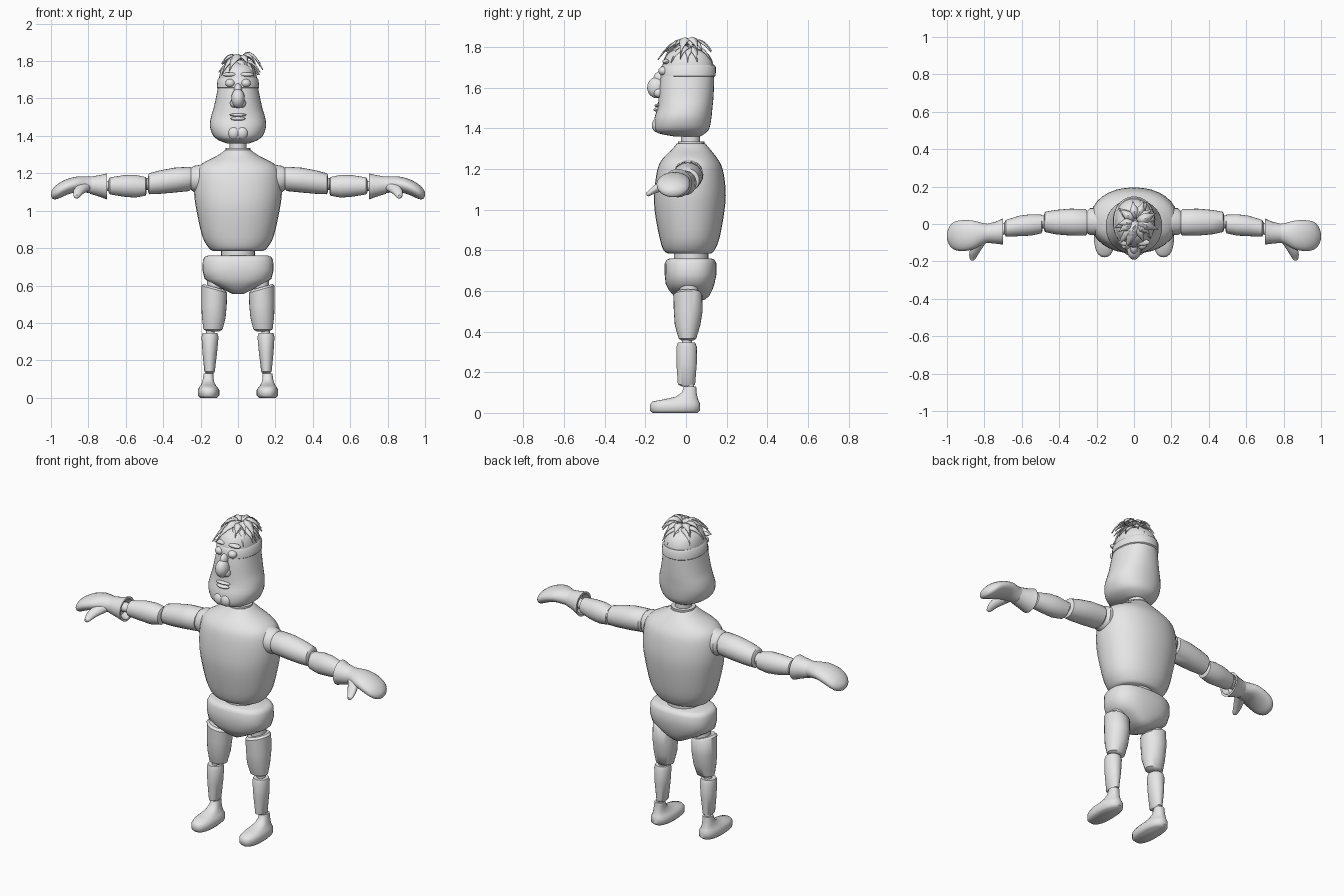
import bpy, bmesh, math, random
from mathutils import Vector

random.seed(4)
grey = bpy.data.materials.new("plain grey")
grey.diffuse_color = (0.8, 0.8, 0.8, 1)


def finish(name, bm, mirror=False, angle=40):
    bmesh.ops.recalc_face_normals(bm, faces=bm.faces[:])
    me = bpy.data.meshes.new(name)
    bm.to_mesh(me)
    bm.free()
    me.materials.append(grey)
    ob = bpy.data.objects.new(name, me)
    bpy.context.collection.objects.link(ob)
    bpy.ops.object.select_all(action='DESELECT')
    ob.select_set(True)
    bpy.context.view_layer.objects.active = ob
    bpy.ops.object.shade_smooth_by_angle(angle=math.radians(angle))
    if mirror:
        ob.modifiers.new("mirror", 'MIRROR')
    return ob


def spline(rings, steps):
    """Catmull-Rom through the rings for a softer outline."""
    if steps < 2:
        return rings
    p = [rings[0]] + list(rings) + [rings[-1]]
    out = []
    for i in range(1, len(p) - 2):
        for s in range(steps):
            t = s / steps
            out.append([0.5 * (2 * b + (c - a) * t + (2 * a - 5 * b + 4 * c - d) * t * t
                               + (3 * b - a - 3 * c + d) * t ** 3)
                        for a, b, c, d in zip(*p[i - 1:i + 3])])
    return out + [rings[-1]]


def loft(name, axis, rings, mirror=False, steps=1, n=24, power=2.0, angle=40):
    """Rings are (position, low a, high a, low b, high b) across the chosen axis."""
    bm = bmesh.new()
    loops = []
    for t, a0, a1, b0, b1 in spline(rings, steps):
        loop = []
        for k in range(n):
            u = 2 * math.pi * k / n
            c, s = math.cos(u), math.sin(u)
            a = (a0 + a1) / 2 + (a1 - a0) / 2 * math.copysign(abs(c) ** (2 / power), c)
            b = (b0 + b1) / 2 + (b1 - b0) / 2 * math.copysign(abs(s) ** (2 / power), s)
            co = {'x': (t, a, b), 'y': (a, t, b), 'z': (a, b, t)}[axis]
            loop.append(bm.verts.new(co))
        loops.append(loop)
    for p, q in zip(loops, loops[1:]):
        for k in range(n):
            j = (k + 1) % n
            bm.faces.new((p[k], p[j], q[j], q[k]))
    bm.faces.new(loops[0])
    bm.faces.new(loops[-1])
    return finish(name, bm, mirror, angle)


def mid(z, rx, y0, y1):
    return (z, -rx, rx, y0, y1)


def blob(name, centre, size, mirror=False):
    bm = bmesh.new()
    bmesh.ops.create_uvsphere(bm, u_segments=20, v_segments=12, radius=1)
    for v in bm.verts:
        v.co = Vector(centre) + Vector([a * b for a, b in zip(v.co, size)])
    return finish(name, bm, mirror)


# Torso, waist and neck
loft("torso", 'z', [mid(*r) for r in (
    (0.785, .135, -.09, .125), (.80, .155, -.11, .14), (.86, .19, -.13, .165),
    (1.0, .222, -.155, .19), (1.1, .235, -.155, .195), (1.2, .228, -.14, .18),
    (1.25, .195, -.115, .155), (1.295, .11, -.07, .12), (1.325, .068, -.045, .095))],
    steps=3, n=32, power=2.15)
loft("waist", 'z', [mid(.72, .09, -.06, .11), mid(.80, .09, -.06, .11)])
loft("neck_collar", 'z', [mid(1.31, .066, -.04, .09), mid(1.335, .066, -.04, .09)])
loft("neck", 'z', [mid(1.32, .045, -.025, .07), mid(1.42, .045, -.025, .07)])

# Pelvis narrowing to the crotch between slanted leg openings
loft("pelvis", 'z', [mid(*r) for r in (
    (.555, .03, -.03, .09), (.575, .07, -.06, .115), (.605, .13, -.085, .13),
    (.635, .178, -.10, .14), (.68, .19, -.105, .15), (.735, .188, -.105, .15),
    (.753, .178, -.095, .14), (.76, .16, -.08, .125))], n=32, power=2.5, angle=45)

# Head
loft("head", 'z', [mid(*r) for r in (
    (1.36, .06, -.06, .07), (1.375, .10, -.135, .095), (1.40, .132, -.157, .115),
    (1.45, .15, -.155, .125), (1.50, .145, -.14, .13), (1.55, .13, -.135, .135),
    (1.62, .115, -.13, .138), (1.68, .104, -.12, .138), (1.73, .098, -.11, .13),
    (1.77, .08, -.085, .105), (1.795, .04, -.04, .06))], steps=3, n=36, power=2.2)
loft("headband", 'z', [mid(*r) for r in (
    (1.650, .104, -.115, .135), (1.658, .113, -.126, .146), (1.70, .110, -.124, .147),
    (1.712, .100, -.114, .14))], n=36, power=2.15)

# Face
blob("nose", (0, -.145, 1.60), (.036, .046, .052))
blob("nose_bridge", (0, -.125, 1.645), (.022, .035, .035))
blob("nostril", (.022, -.135, 1.575), (.02, .025, .024), True)
blob("eye", (.042, -.112, 1.682), (.026, .024, .022), True)
blob("brow", (.045, -.098, 1.728), (.04, .018, .012), True)
blob("upper_lip", (0, -.137, 1.512), (.045, .018, .009))
blob("lower_lip", (0, -.139, 1.492), (.04, .021, .011))
blob("chin", (.022, -.142, 1.415), (.032, .026, .035), True)

# Arms
loft("shoulder_socket", 'x', [(.17, -.06, .085, 1.095, 1.25), (.235, -.06, .085, 1.10, 1.24),
                              (.25, -.05, .07, 1.11, 1.23)], True)
loft("upper_arm", 'x', [(.25, -.055, .07, 1.115, 1.23), (.26, -.062, .08, 1.105, 1.235),
                        (.34, -.062, .082, 1.097, 1.23), (.42, -.055, .075, 1.09, 1.215),
                        (.475, -.043, .065, 1.088, 1.2), (.482, -.03, .05, 1.1, 1.19)], True)
loft("elbow", 'x', [(.46, -.025, .045, 1.11, 1.175), (.51, -.025, .045, 1.11, 1.175)], True)
loft("forearm", 'x', [(.488, -.035, .04, 1.095, 1.17), (.495, -.05, .05, 1.08, 1.18),
                      (.55, -.062, .052, 1.07, 1.192), (.61, -.065, .045, 1.075, 1.19),
                      (.685, -.068, .022, 1.087, 1.178), (.692, -.055, .01, 1.1, 1.165)], True)
loft("wrist", 'x', [(.68, -.055, .01, 1.105, 1.16), (.75, -.065, -.005, 1.11, 1.16)], True)

# Mittens with flared hollow cuffs
loft("cuff", 'x', [(.735, -.085, .0, 1.09, 1.17), (.70, -.098, .018, 1.072, 1.188),
                   (.70, -.11, .03, 1.06, 1.20), (.74, -.105, .012, 1.075, 1.19),
                   (.79, -.10, .0, 1.09, 1.182)], True)
loft("mitten", 'x', [(.76, -.098, .0, 1.09, 1.18), (.80, -.105, .003, 1.095, 1.183),
                     (.86, -.135, .018, 1.10, 1.183), (.92, -.145, .02, 1.083, 1.167),
                     (.965, -.135, .01, 1.063, 1.142), (.99, -.108, -.02, 1.063, 1.117),
                     (1.0, -.08, -.05, 1.08, 1.1)], True, steps=3)
loft("thumb", 'y', [(-.09, .785, .86, 1.10, 1.16), (-.15, .825, .88, 1.08, 1.125),
                    (-.185, .847, .878, 1.065, 1.092), (-.195, .857, .869, 1.073, 1.084)],
     True, steps=3, n=16)

# Legs
loft("hip_joint", 'z', [(.54, .085, .165, -.03, .06), (.64, .085, .165, -.03, .06)], True)
thigh = loft("thigh", 'z', [(.355, .10, .165, -.02, .035), (.365, .082, .185, -.036, .05),
                            (.43, .066, .193, -.055, .07), (.50, .06, .196, -.06, .082),
                            (.58, .058, .196, -.062, .08), (.592, .07, .185, -.05, .07)], True)
# Slant the thigh tops so the outer side stands higher
for v in thigh.data.vertices:
    if v.co.z > .55:
        v.co.z += (v.co.x - .127) * .28
loft("knee", 'z', [(.32, .125, .17, -.02, .03), (.37, .125, .17, -.02, .03)], True)
loft("shin", 'z', [(.13, .132, .172, -.02, .03), (.14, .124, .18, -.04, .045),
                   (.24, .112, .19, -.047, .053), (.325, .104, .195, -.047, .053),
                   (.345, .11, .19, -.04, .045)], True)
loft("ankle", 'z', [(.11, .135, .175, .0, .04), (.15, .135, .175, .0, .04)], True)
loft("foot", 'z', [(.0, .112, .203, -.165, .055), (.012, .1, .215, -.178, .07),
                   (.042, .1, .215, -.178, .07), (.056, .11, .208, -.165, .064),
                   (.066, .118, .2, -.11, .06), (.08, .126, .193, -.05, .056),
                   (.1, .13, .188, -.02, .052), (.13, .132, .184, -.01, .05)],
     True, power=2.4, angle=50)


# Hair: pointed curved locks fanning out from the crown
def lock(bm, root, tip, lift, width):
    root, tip = Vector(root), Vector(tip)
    side = (tip - root).cross(Vector((0, 0, 1))).normalized()
    rows = []
    for i in range(6):
        s = i / 5
        c = root.lerp(tip, s) + Vector((0, 0, lift * 4 * s * (1 - s)))
        w = width * (.35 + .65 * math.sin(math.pi * min(1, s + .12))) * (1 - s ** 3)
        rows.append([bm.verts.new(c + side * w * k + Vector((0, 0, (1 - abs(k)) * w * .35)))
                     for k in (-1, 0, 1)])
    for p, q in zip(rows, rows[1:]):
        for k in (0, 1):
            bm.faces.new((p[k], p[k + 1], q[k + 1], q[k]))


bm = bmesh.new()
for count, radius, z0, z1, lift in ((13, .115, 1.79, 1.725, .028), (10, .11, 1.81, 1.785, .03)):
    for i in range(count):
        u = 2 * math.pi * (i + random.uniform(-.25, .25)) / count
        r = radius * random.uniform(.9, 1.12)
        d = Vector((math.cos(u), math.sin(u), 0))
        root = Vector((.01, .015, z0)) + d * .012
        tip = Vector((.012, .015, z1 + random.uniform(-.01, .02))) + d * r
        lock(bm, root, tip, lift, .027)
# Long front and side sweeps
for tip, lift in (((-.09, -.115, 1.725), .04), ((-.05, -.14, 1.74), .035),
                  ((.135, -.03, 1.755), .045), ((.12, .06, 1.775), .04)):
    lock(bm, (.02, .01, 1.82), tip, lift, .03)
hair = finish("hair", bm, angle=30)
solid = hair.modifiers.new("thickness", 'SOLIDIFY')
solid.thickness = .006
